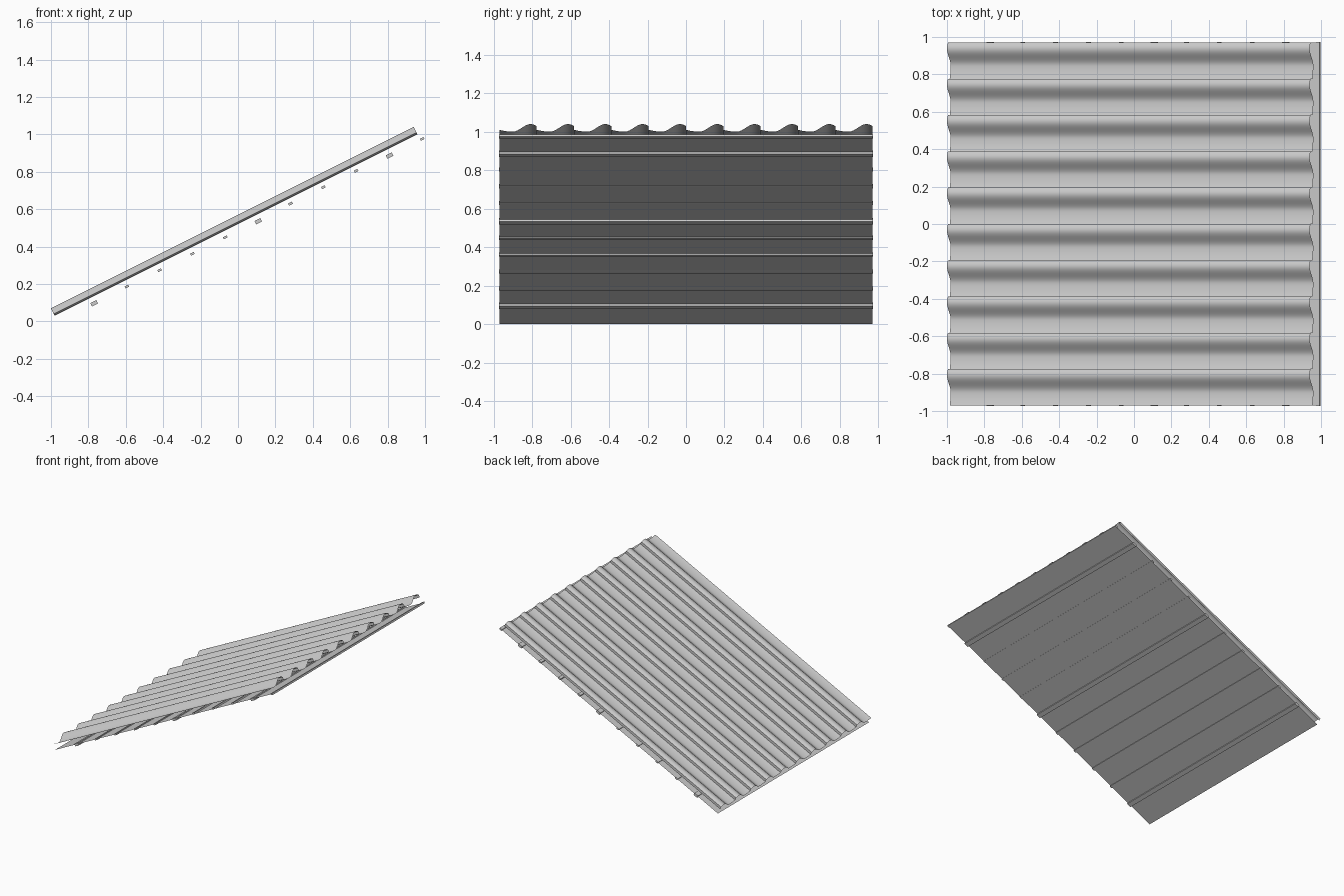
import bpy
import math
from mathutils import Vector

cube = bpy.data.objects.get("Cube")
if cube:
    bpy.data.objects.remove(cube)

# One grey for the whole roof
grey = bpy.data.materials.new("light_grey")
grey.use_nodes = True
colour = (0.6, 0.6, 0.6, 1)
grey.diffuse_color = colour
grey.node_tree.nodes["Principled BSDF"].inputs["Base Color"].default_value = colour

PITCH = math.atan(0.5)
ALONG = Vector((math.cos(PITCH), 0, math.sin(PITCH)))
NORMAL = Vector((-math.sin(PITCH), 0, math.cos(PITCH)))
HALF = 0.97


def on_slope(u, y, n):
    """Point at distance u up the slope and n out of it."""
    return ALONG * u + NORMAL * n + Vector((0, y, 0))


def make(name, verts, faces):
    mesh = bpy.data.meshes.new(name)
    mesh.from_pydata(verts, [], faces)
    mesh.materials.append(grey)
    obj = bpy.data.objects.new(name, mesh)
    bpy.context.collection.objects.link(obj)
    return obj


def sheet(name, profile, low, high):
    """Extrude a (y, n) profile up the slope."""
    verts = [on_slope(u, y, n) for y, n in profile for u in (low, high)]
    faces = [(2 * i, 2 * i + 1, 2 * i + 3, 2 * i + 2) for i in range(len(profile) - 1)]
    return make(name, verts, faces)


def tile_height(t):
    """Shallow trough, then a roll that stops short at the overlap."""
    if t < 0.36:
        return 0.011 * (1 - t / 0.36) ** 2
    if t < 0.84:
        return 0.022 * (1 - math.cos(math.pi * (t - 0.36) / 0.48))
    return 0.044 - 0.012 * ((t - 0.84) / 0.16) ** 2


# Rolled tile sheet
TILES, STEPS, VALLEY = 10, 20, 0.466
width = 2 * HALF / TILES
profile = []
for k in range(TILES):
    for i in range(STEPS + 1):
        t = i / STEPS
        profile.append((-HALF + (k + t) * width, VALLEY + tile_height(t)))
profile.append((HALF, VALLEY + 0.011))
tiles = sheet("roof_tiles", profile, -0.863, 1.305)
bpy.context.view_layer.objects.active = tiles
tiles.select_set(True)
bpy.ops.object.shade_smooth_by_angle(angle=math.radians(35))
tiles.select_set(False)

# Flat underlay beneath the tiles
LEVEL = 0.432
sheet("underlay", [(-HALF, LEVEL), (HALF, LEVEL)], -0.864, 1.326)


# Battens and purlins running across the slope
def beam(name, x, length, depth, lift):
    u = (x + 0.5 * LEVEL * math.cos(PITCH)) / math.cos(PITCH) - 0.5 * LEVEL * 0.0
    u = (x - NORMAL.x * LEVEL) / ALONG.x
    bpy.ops.mesh.primitive_cube_add(size=1, location=on_slope(u, 0, LEVEL + lift),
                                    rotation=(0, -PITCH, 0))
    obj = bpy.context.object
    obj.name = name
    obj.scale = (length, 2 * HALF + 0.006, depth)
    obj.data.materials.append(grey)
    obj.select_set(False)


for i in range(11):
    x = 0.985 - 0.1755 * i
    if i in (1, 5, 10):
        beam(f"purlin_{i}", x, 0.035, 0.02, -0.002)
    else:
        beam(f"batten_{i}", x, 0.022, 0.013, 0.005 if i in (2, 3, 4) else 0)
